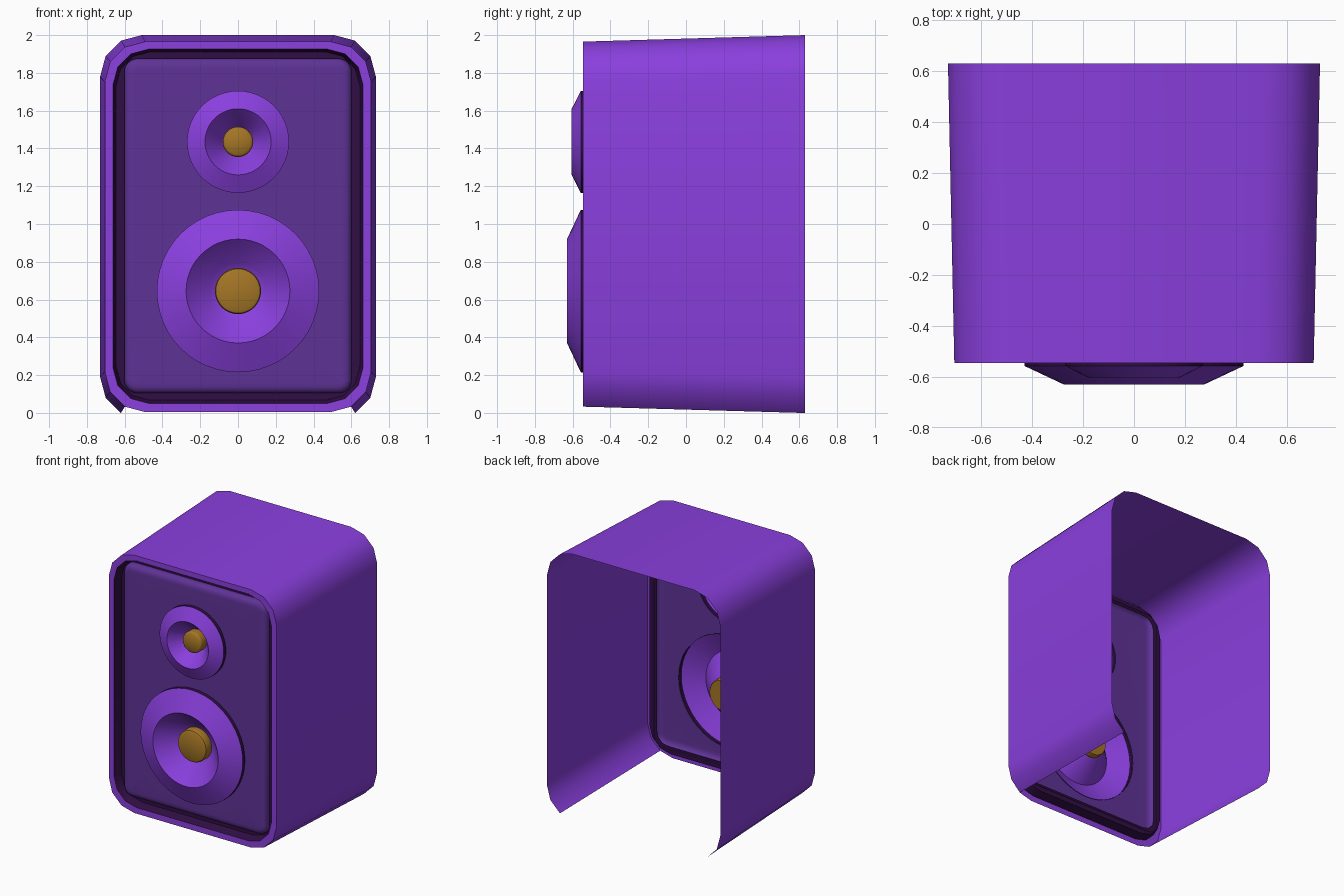
import bpy, bmesh, math
from mathutils import Vector

if "Cube" in bpy.data.objects:
    bpy.data.objects.remove(bpy.data.objects["Cube"])


def material(name, rgb):
    m = bpy.data.materials.new(name)
    m.diffuse_color = (*rgb, 1)
    m.use_nodes = True
    m.node_tree.nodes["Principled BSDF"].inputs["Base Color"].default_value = m.diffuse_color
    return m


PURPLE = material("bright_purple", (0.254, 0.050, 0.730))
PANEL = material("deep_purple", (0.114, 0.032, 0.305))
DARK = material("dark_plum", (0.030, 0.0045, 0.058))
GOLD = material("gold", (0.376, 0.181, 0.019))


def rounded(hw, hh, r, y, cz, seg=3):
    """Rounded rectangle in the xz plane, counter-clockwise from the front."""
    pts = []
    for k, (sx, sz) in enumerate(((1, 1), (-1, 1), (-1, -1), (1, -1))):
        for j in range(seg + 1):
            a = math.pi / 2 * (k + j / seg)
            pts.append((sx * (hw - r) + r * math.cos(a), y,
                        cz + sz * (hh - r) + r * math.sin(a)))
    return pts


def circle(r, y, cz, n=48):
    return [(r * math.cos(2 * math.pi * i / n), y,
             cz + r * math.sin(2 * math.pi * i / n)) for i in range(n)]


def loft(bm, rings, mats=None, skip=()):
    """Bridge successive rings; returns the vertices of the last ring."""
    vs = [[bm.verts.new(p) for p in ring] for ring in rings]
    n = len(vs[0])
    for k in range(len(vs) - 1):
        a, b = vs[k], vs[k + 1]
        for i in range(n):
            if i not in skip:
                j = (i + 1) % n
                f = bm.faces.new((a[i], a[j], b[j], b[i]))
                f.material_index = mats[k] if mats else 0
    return vs[-1]


def finish(name, bm, mats, angle=35):
    me = bpy.data.meshes.new(name)
    bm.to_mesh(me)
    bm.free()
    for m in mats:
        me.materials.append(m)
    me.shade_smooth()
    me.set_sharp_from_angle(angle=math.radians(angle))
    ob = bpy.data.objects.new(name, me)
    bpy.context.scene.collection.objects.link(ob)
    return ob


CZ = 0.985      # centre height of the cabinet
S = 0.966       # taper towards the front
FRONT = -0.545
front_ring = rounded(0.73 * S, 1.015 * S, 0.22 * S, FRONT, CZ)
inner_ring = rounded(0.662, 0.938, 0.19, FRONT, CZ + 0.003)

# Tapered cabinet shell, open at the back and along the bottom
bm = bmesh.new()
loft(bm, [rounded(0.73, 1.015, 0.22, 0.63, CZ), front_ring], skip=(10, 11, 12))
finish("cabinet_shell", bm, [PURPLE])

# Flat front frame
bm = bmesh.new()
loft(bm, [front_ring, inner_ring])
finish("front_frame", bm, [PURPLE])

# Dark channel between frame and baffle
bm = bmesh.new()
loft(bm, [inner_ring,
          rounded(0.645, 0.922, 0.18, -0.48, CZ + 0.004),
          rounded(0.585, 0.868, 0.10, -0.48, CZ + 0.005)])
finish("frame_channel", bm, [DARK])

# Drivers: name, centre height, rim, lip, lip y, cone end, dome radius
DRIVERS = (("woofer", 0.645, 0.43, 0.275, -0.63, 0.15, 0.122),
           ("tweeter", 1.435, 0.27, 0.175, -0.605, 0.087, 0.08))

# Baffle panel with a soft edge and two round holes
bm = bmesh.new()
edge = [(0.602, -0.475), (0.602, -0.495), (0.597, -0.511), (0.585, -0.523),
        (0.568, -0.529), (0.55, -0.53)]
last = loft(bm, [rounded(w, w + 0.284, w - 0.53, y, 0.99, 6) for w, y in edge])
edges = [bm.edges.get((last[i], last[(i + 1) % len(last)])) for i in range(len(last))]
for d in DRIVERS:
    hole = [bm.verts.new(p) for p in circle(d[2] - 0.004, -0.53, d[1])]
    edges += [bm.edges.new((hole[i], hole[(i + 1) % 48])) for i in range(48)]
res = bmesh.ops.triangle_fill(bm, edges=edges, use_beauty=True, normal=Vector((0, -1, 0)))
for f in res["geom"]:
    if isinstance(f, bmesh.types.BMFace):
        f.normal_update()
        if f.normal.y > 0:
            f.normal_flip()
finish("baffle_panel", bm, [PANEL])

for name, cz, rim, lip, lip_y, cone, dome in DRIVERS:
    # Dark rim, raised ring, cone sinking inward and small inner step
    bm = bmesh.new()
    prof = [(rim, -0.525), (rim, -0.557), (lip, lip_y), (cone, -0.505), (dome - 0.002, -0.49)]
    loft(bm, [circle(r, y, cz) for r, y in prof], mats=[1, 0, 0, 0])
    finish(name + "_ring", bm, [PURPLE, DARK], 30)

    # Gold centre cap
    bm = bmesh.new()
    prof = [(0.0001, -0.45), (dome - 0.006, -0.45), (dome, -0.46), (dome, -0.54),
            (dome * 0.96, -0.552), (dome * 0.85, -0.559), (0.0001, -0.563)]
    loft(bm, [circle(r, y, cz) for r, y in prof])
    bmesh.ops.remove_doubles(bm, verts=bm.verts, dist=0.0005)
    finish(name + "_cap", bm, [GOLD], 40)
